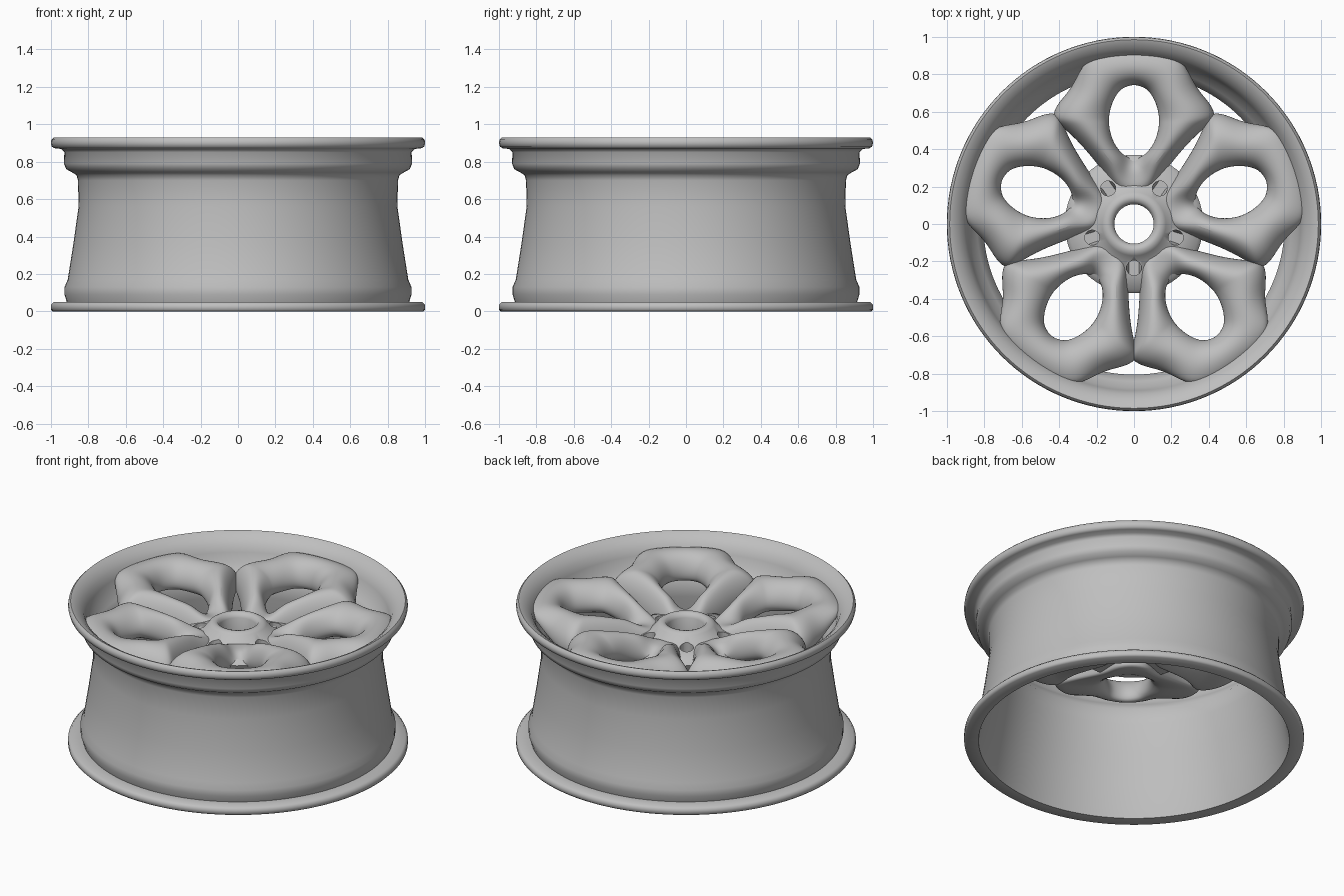
import bpy, bmesh, math
from mathutils import Vector

cube = bpy.data.objects.get("Cube")
if cube:
    bpy.data.objects.remove(cube, do_unlink=True)

metal = bpy.data.materials.new("grey_metal")
metal.use_nodes = True
COLOUR = (0.52, 0.52, 0.52, 1)
metal.diffuse_color = COLOUR
metal.node_tree.nodes["Principled BSDF"].inputs["Base Color"].default_value = COLOUR


def grid_object(name, rings):
    """Join closed rings of points into one closed tube."""
    bm = bmesh.new()
    rows = [[bm.verts.new(p) for p in ring] for ring in rings]
    for i, row in enumerate(rows):
        nxt = rows[(i + 1) % len(rows)]
        for j in range(len(row)):
            k = (j + 1) % len(row)
            bm.faces.new((row[j], row[k], nxt[k], nxt[j]))
    bmesh.ops.recalc_face_normals(bm, faces=bm.faces)
    mesh = bpy.data.meshes.new(name)
    bm.to_mesh(mesh)
    bm.free()
    mesh.materials.append(metal)
    obj = bpy.data.objects.new(name, mesh)
    bpy.context.collection.objects.link(obj)
    return obj


def smooth(obj, degrees):
    bpy.ops.object.select_all(action="DESELECT")
    obj.select_set(True)
    bpy.context.view_layer.objects.active = obj
    bpy.ops.object.shade_smooth_by_angle(angle=math.radians(degrees))


def revolve(name, profile, steps=128):
    turns = [math.tau * i / steps for i in range(steps)]
    return grid_object(name, [[(r * math.cos(a), r * math.sin(a), z) for r, z in profile]
                              for a in turns])


def ease(x, low, high):
    t = min(max((x - low) / (high - low), 0), 1)
    return t * t * (3 - 2 * t)


# Barrel with rolled lips, bead seats and dished inner wall
barrel = revolve("rim_barrel", [
    (0.97, 0.925), (0.985, 0.93), (0.997, 0.918), (1.0, 0.90), (0.995, 0.88),
    (0.98, 0.872), (0.945, 0.868), (0.928, 0.85), (0.93, 0.79), (0.918, 0.76),
    (0.885, 0.742), (0.863, 0.728), (0.855, 0.70), (0.852, 0.56), (0.88, 0.36),
    (0.91, 0.17), (0.927, 0.13), (0.927, 0.09), (0.915, 0.05), (0.985, 0.05),
    (1.0, 0.035), (1.0, 0.01), (0.99, 0.0), (0.915, 0.0), (0.90, 0.06),
    (0.875, 0.2), (0.84, 0.40), (0.81, 0.58), (0.805, 0.68), (0.84, 0.73),
    (0.875, 0.77), (0.89, 0.83), (0.91, 0.875), (0.94, 0.905)])
smooth(barrel, 50)

# Hub with centre bore and recessed bolt pockets
hub = revolve("hub", [
    (0.105, 0.62), (0.105, 0.77), (0.12, 0.795), (0.145, 0.80), (0.17, 0.785),
    (0.20, 0.745), (0.28, 0.725), (0.35, 0.705), (0.37, 0.68), (0.35, 0.63)], 64)
for i in range(5):
    angle = math.radians(54 + 72 * i)
    bpy.ops.mesh.primitive_cylinder_add(
        vertices=24, radius=0.04, depth=0.2,
        location=(0.235 * math.cos(angle), 0.235 * math.sin(angle), 0.76))
    cutter = bpy.context.object
    cutter.name = f"bolt_cutter_{i + 1}"
    cutter.hide_render = True
    cutter.hide_set(True)
    cut = hub.modifiers.new("bolt_pocket", "BOOLEAN")
    cut.object = cutter
    cut.solver = "EXACT"
smooth(hub, 50)

# Half outline of a looped spoke: distance along it, then sideways
HALF = [(0.12, 0), (0.15, 0.095), (0.26, 0.15), (0.36, 0.23), (0.45, 0.308),
        (0.53, 0.40), (0.565, 0.445), (0.64, 0.42), (0.73, 0.33), (0.86, 0.28),
        (0.915, 0.19), (0.93, 0)]
OUTLINE = HALF + [(u, -v) for u, v in HALF[-2:0:-1]]
# Cross-section from outer edge to hole: blend, drop below crest
SECTION = [(0.10, 0.20), (0.0, 0.18), (0.03, 0.10), (0.22, 0.035), (0.48, 0.0),
           (0.78, 0.02), (0.98, 0.08), (1.03, 0.15), (0.85, 0.20)]
HOLE_CENTRE = Vector((0.55, 0))


def crest(u):
    return 0.78 + 0.10 * ease(u, 0.15, 0.58)


def spoke(name, angle):
    ca, sa = math.cos(angle), math.sin(angle)
    rings = []
    for point in OUTLINE:
        edge = Vector(point)
        d = (edge - HOLE_CENTRE).normalized()
        hole = HOLE_CENTRE + Vector((0.20 * d.x, 0.135 * d.y))
        ring = []
        for t, drop in SECTION:
            p = edge.lerp(hole, t)
            if t < 0.4:
                # The outer end runs level into the rim
                drop *= 1 - 0.7 * ease(edge.x, 0.7, 0.86)
            elif drop < 0.1:
                # A shallow bowl lies between the two legs at the hub
                drop += 0.05 * ease(-d.x, 0.92, 1)
            ring.append((p.x * ca - p.y * sa, p.x * sa + p.y * ca, crest(p.x) - drop))
        rings.append(ring)
    obj = grid_object(name, rings)
    sub = obj.modifiers.new("rounding", "SUBSURF")
    sub.levels = sub.render_levels = 2
    smooth(obj, 60)


for i in range(5):
    spoke(f"spoke_{i + 1}", math.radians(90 + 72 * i))
